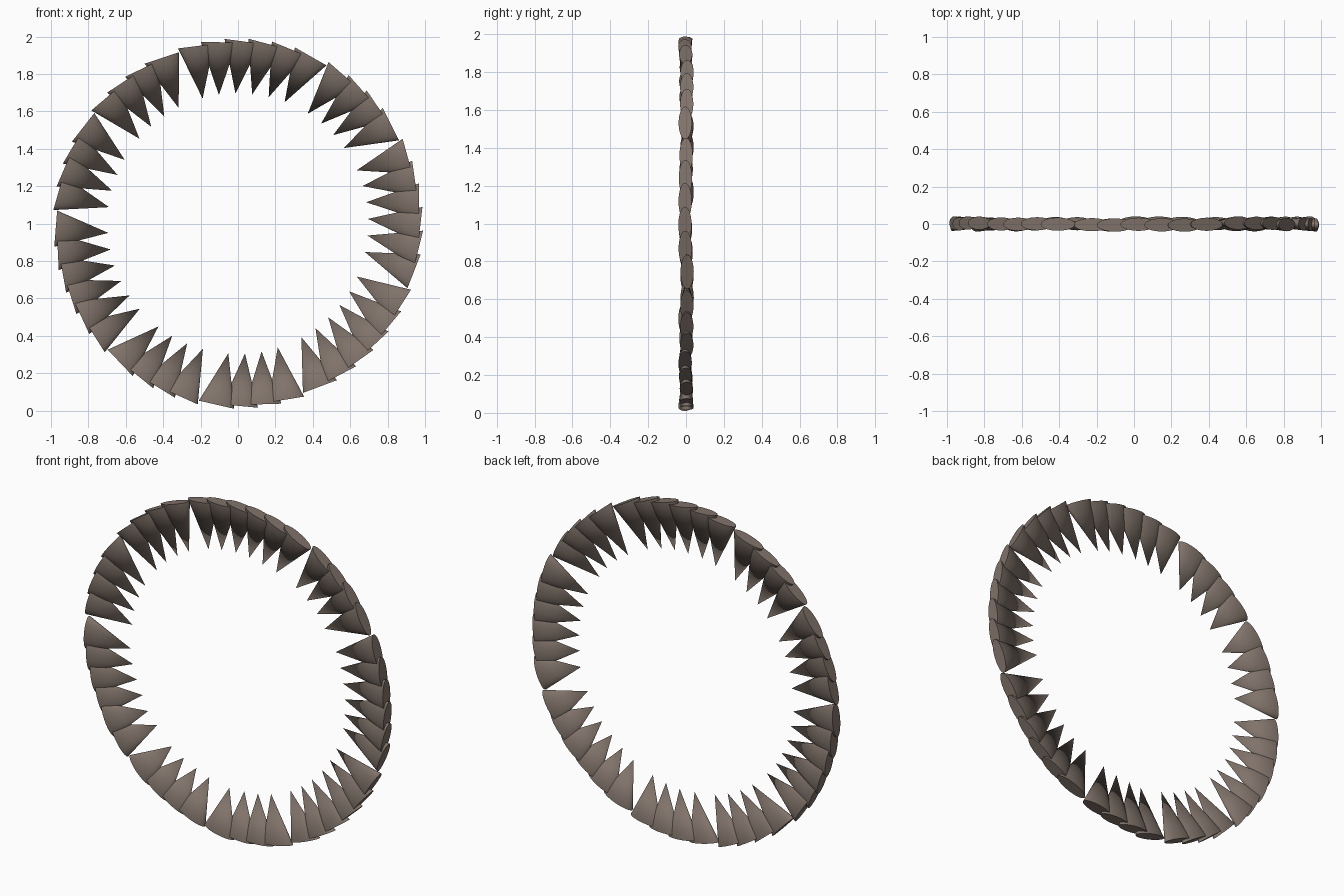
import bpy, bmesh, math, random
from mathutils import Matrix, Vector

if "Cube" in bpy.data.objects:
    bpy.data.objects.remove(bpy.data.objects["Cube"])

random.seed(4)
BASE_R, TIP_R = 0.975, 0.695         # ring radius of spike bases and tips
HALF_W, HALF_T = 0.097, 0.035        # flattened spike base
LEAN = math.radians(2.5)             # tips lean around the ring
STEP, FULL = 7.36, 11.38             # spacing inside a cluster, width of one spike
CLUSTERS = [6, 4, 6, 6, 4, 4, 6, 4, 4]

mat = bpy.data.materials.new("grey brown")
mat.diffuse_color = (0.216, 0.171, 0.144, 1)
mat.use_nodes = True
mat.node_tree.nodes["Principled BSDF"].inputs["Base Color"].default_value = mat.diffuse_color


def polar(r, a, y=0.0):
    return Vector((r * math.cos(a), y, 1 + r * math.sin(a)))


# Shared flattened cone: base at origin, tip towards -Z
length = (polar(BASE_R, 0) - polar(TIP_R, LEAN)).length
bm = bmesh.new()
bmesh.ops.create_cone(bm, cap_ends=True, segments=40, radius1=1, radius2=0, depth=length)
bmesh.ops.transform(bm, verts=bm.verts, matrix=Matrix.Diagonal((HALF_W, -HALF_T, -1, 1)))
bmesh.ops.translate(bm, verts=bm.verts, vec=(0, 0, -length / 2))
bmesh.ops.recalc_face_normals(bm, faces=bm.faces)
for f in bm.faces:
    f.smooth = len(f.verts) < 5
for e in bm.edges:
    e.smooth = all(len(f.verts) < 5 for f in e.link_faces)
mesh = bpy.data.meshes.new("spike")
bm.to_mesh(mesh)
bm.free()
mesh.materials.append(mat)

# Clusters of overlapping spikes around the ring
start = 109.0
for count in CLUSTERS:
    for k in range(count):
        a = math.radians(start - FULL / 2 - STEP * k)
        y = random.uniform(-0.007, 0.007)
        base, tip = polar(BASE_R, a, y), polar(TIP_R, a + LEAN, y)
        z = (base - tip).normalized()
        x = Vector((0, 1, 0)).cross(z)
        spike = bpy.data.objects.new("spike", mesh)
        spike.matrix_world = Matrix.Translation(base) @ Matrix((x, (0, 1, 0), z)).transposed().to_4x4()
        bpy.context.collection.objects.link(spike)
    start -= FULL + STEP * (count - 1)
